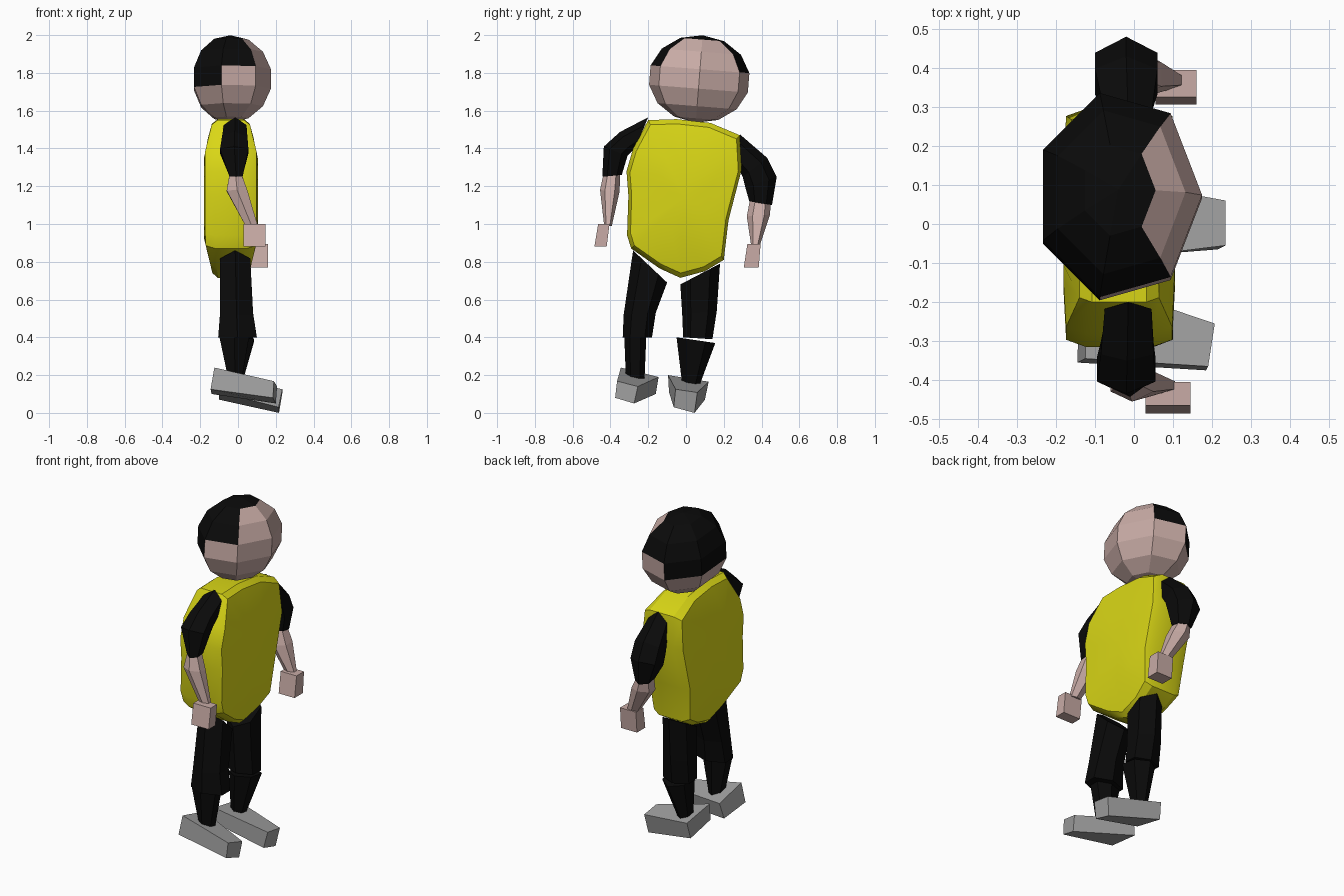
import bpy, bmesh, math
from mathutils import Vector, Matrix

if "Cube" in bpy.data.objects:
    bpy.data.objects.remove(bpy.data.objects["Cube"])


def material(name, rgb):
    m = bpy.data.materials.new(name)
    m.diffuse_color = (*rgb, 1)
    m.use_nodes = True
    m.node_tree.nodes["Principled BSDF"].inputs["Base Color"].default_value = m.diffuse_color
    return m


SKIN = material("skin", (0.58, 0.41, 0.38))
BLACK = material("black", (0.003, 0.003, 0.003))
YELLOW = material("yellow", (0.70, 0.68, 0.008))
GREY = material("grey", (0.36, 0.36, 0.36))


def finish(bm, name, *mats):
    bmesh.ops.recalc_face_normals(bm, faces=bm.faces)
    me = bpy.data.meshes.new(name)
    bm.to_mesh(me)
    bm.free()
    ob = bpy.data.objects.new(name, me)
    bpy.context.collection.objects.link(ob)
    for m in mats:
        me.materials.append(m)
    return ob


def loft(rings, poles=None):
    """Skin a list of point rings; close with poles or flat caps."""
    bm = bmesh.new()
    vs = [[bm.verts.new(p) for p in r] for r in rings]
    n = len(vs[0])
    for a, b in zip(vs, vs[1:]):
        for i in range(n):
            j = (i + 1) % n
            bm.faces.new((a[i], a[j], b[j], b[i]))
    for k, ring in enumerate((vs[0], vs[-1])):
        if poles:
            p = bm.verts.new(poles[k])
            for i in range(n):
                bm.faces.new((ring[i], ring[(i + 1) % n], p))
        else:
            bm.faces.new(ring)
    return bm


def limb(name, mat, sections):
    """Six-sided limb; each section is (y1, z1, y2, z2, x1, x2)."""
    rings = []
    for y1, z1, y2, z2, x1, x2 in sections:
        c = Vector(((x1 + x2) / 2, (y1 + y2) / 2, (z1 + z2) / 2))
        u = Vector(((x2 - x1) / 2 / 0.866, 0, 0))
        v = Vector((0, (y2 - y1) / 2, (z2 - z1) / 2))
        rings.append([c + u * math.cos(t) + v * math.sin(t)
                      for t in (i * math.pi / 3 + math.pi / 6 for i in range(6))])
    finish(loft(rings), name, mat)


def block(name, mat, bottom, top):
    finish(loft([bottom, top]), name, mat)


# Head: seven-sided ball, hair coloured by position
SEG = 2 * math.pi / 7
tilt = Matrix.Translation((-0.04, 0.07, 1.768)) @ Matrix.Rotation(math.radians(-4.5), 4, 'X')
size = Vector((0.22, 0.276, 0.232))
rings = []
for k in range(6):
    lat = -math.pi / 2 + (k + 1) * math.pi / 7
    rings.append([Vector((size.x * math.cos(lat) * math.cos(i * SEG),
                          size.y * math.cos(lat) * math.sin(i * SEG),
                          size.z * math.sin(lat))) for i in range(7)])
bm = loft(rings, [(0, 0, -size.z), (0, 0, size.z)])
for f in bm.faces:
    c = f.calc_center_median()
    around = abs(math.atan2(c.y / size.y, c.x / size.x)) / SEG
    height = c.z / size.z
    hairline = 0.92 if around < 1 else 0.25 if around < 2 else -0.15
    f.material_index = 1 if height > hairline else 0
bm.transform(tilt)
finish(bm, "head", SKIN, BLACK)

# Torso: bevelled shirt built from its outline (y, z)
outline = [(-0.20, 1.55), (-0.05, 1.555), (0.13, 1.535), (0.285, 1.47), (0.295, 1.29),
           (0.225, 1.02), (0.20, 0.81), (0.10, 0.75), (-0.03, 0.715), (-0.14, 0.765),
           (-0.29, 0.87), (-0.312, 0.94), (-0.305, 1.15), (-0.315, 1.28), (-0.28, 1.40)]
MID_Y, MID_Z, MID_X = -0.01, 1.14, -0.038


def depth(z, full, ends):
    t = max(0, (z - 1.40) / 0.15, (0.90 - z) / 0.17)
    return full + (ends - full) * min(1, t)


def torso_ring(side, scale, full, ends):
    pts = []
    for y, z in outline:
        y, z = MID_Y + (y - MID_Y) * scale, MID_Z + (z - MID_Z) * scale
        pts.append((MID_X + side * depth(z, full, ends), y, z))
    return pts


steps = [(0.5, 0.143, 0.143), (0.94, 0.136, 0.095), (1.0, 0.085, 0.07)]
rings = [torso_ring(-1, *s) for s in steps] + [torso_ring(1, *s) for s in reversed(steps)]
torso = finish(loft(rings, [(MID_X - 0.143, MID_Y, MID_Z), (MID_X + 0.143, MID_Y, MID_Z)]),
               "shirt", YELLOW)
bpy.context.view_layer.objects.active = torso
torso.select_set(True)
bpy.ops.object.shade_smooth_by_angle(angle=math.radians(30))

# Arms: sleeve, forearm and hand on each side
limb("right_sleeve", BLACK, [(-0.20, 1.565, -0.27, 1.40, -0.075, 0.045),
                             (-0.35, 1.487, -0.285, 1.385, -0.085, 0.05),
                             (-0.435, 1.41, -0.31, 1.36, -0.095, 0.055),
                             (-0.443, 1.25, -0.34, 1.26, -0.045, 0.025)])
limb("right_forearm", SKIN, [(-0.438, 1.26, -0.348, 1.265, -0.045, 0.02),
                             (-0.455, 1.18, -0.352, 1.17, -0.06, 0.05),
                             (-0.433, 0.99, -0.393, 0.99, 0.04, 0.105)])
limb("left_sleeve", BLACK, [(0.285, 1.475, 0.285, 1.28, -0.075, 0.045),
                            (0.43, 1.35, 0.30, 1.25, -0.10, 0.06),
                            (0.48, 1.25, 0.315, 1.19, -0.10, 0.06),
                            (0.455, 1.10, 0.335, 1.12, -0.05, 0.04)])
limb("left_forearm", SKIN, [(0.448, 1.11, 0.338, 1.125, -0.045, 0.035),
                            (0.445, 1.05, 0.322, 1.04, -0.045, 0.07),
                            (0.39, 0.885, 0.345, 0.885, 0.06, 0.125)])


def hand(name, x1, x2, z1, z2, low, high):
    def rect(ys, z):
        return [(x1, ys[0], z), (x2, ys[0], z), (x2, ys[1], z), (x1, ys[1], z)]
    block(name, SKIN, rect(low, z1), rect(high, z2))


hand("right_hand", 0.03, 0.145, 0.88, 1.0, (-0.485, -0.42), (-0.465, -0.405))
hand("left_hand", 0.055, 0.16, 0.77, 0.895, (0.306, 0.385), (0.325, 0.395))

# Legs: thigh and shin on each side
limb("right_thigh", BLACK, [(-0.28, 0.86, -0.10, 0.69, -0.095, 0.065),
                            (-0.33, 0.52, -0.16, 0.53, -0.095, 0.08),
                            (-0.335, 0.40, -0.18, 0.40, -0.105, 0.10)])
limb("right_shin", BLACK, [(-0.327, 0.41, -0.21, 0.41, -0.10, 0.06),
                           (-0.318, 0.18, -0.22, 0.17, -0.05, 0.02)])
limb("left_thigh", BLACK, [(-0.03, 0.68, 0.18, 0.79, -0.09, 0.065),
                           (-0.02, 0.52, 0.163, 0.54, -0.092, 0.07),
                           (-0.015, 0.40, 0.14, 0.39, -0.09, 0.08)])
limb("left_shin", BLACK, [(-0.05, 0.40, 0.155, 0.37, -0.06, 0.085),
                          (-0.02, 0.15, 0.073, 0.15, -0.05, 0.02)])

# Shoes: wedges, wide at the heel, sloping down to the toe
block("right_shoe", GREY,
      [(-0.145, -0.355, 0.125), (0.185, -0.375, 0.08), (0.20, -0.275, 0.05), (-0.14, -0.16, 0.10)],
      [(-0.125, -0.345, 0.24), (0.19, -0.365, 0.168), (0.207, -0.255, 0.14), (-0.12, -0.145, 0.19)])
block("left_shoe", GREY,
      [(-0.10, -0.09, 0.11), (0.215, -0.065, 0.03), (0.217, 0.045, 0.0), (-0.10, 0.10, 0.07)],
      [(-0.09, -0.095, 0.20), (0.235, -0.055, 0.125), (0.235, 0.06, 0.108), (-0.09, 0.12, 0.165)])
